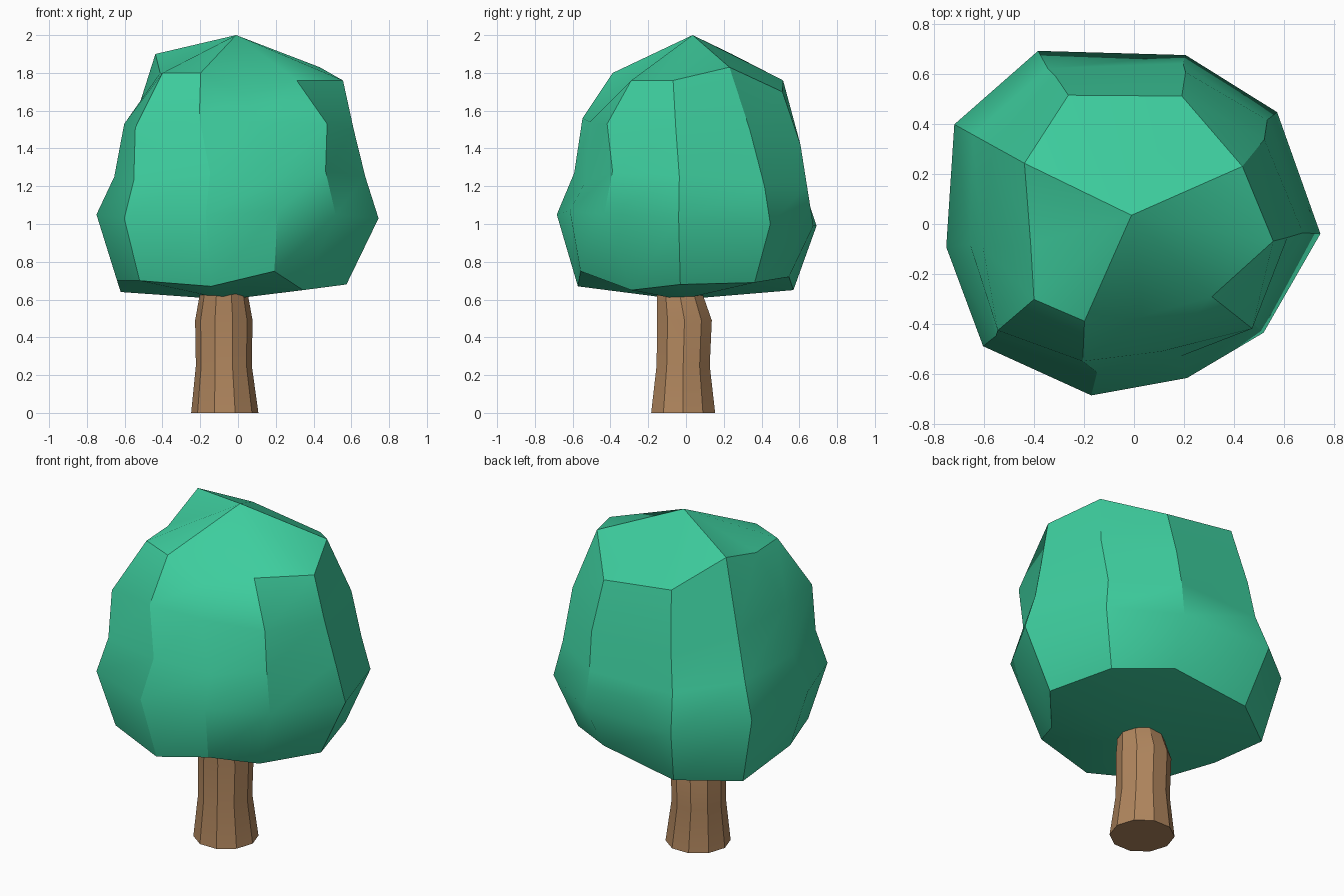
import bpy, bmesh
from math import cos, sin, radians, pi

if "Cube" in bpy.data.objects:
    bpy.data.objects.remove(bpy.data.objects["Cube"])


def material(name, rgb):
    m = bpy.data.materials.new(name)
    m.diffuse_color = (*rgb, 1)
    m.use_nodes = True
    m.node_tree.nodes["Principled BSDF"].inputs["Base Color"].default_value = m.diffuse_color
    return m


def loft(name, rings, bottom, top, mat, soft_rings=()):
    """Skin stacked rings of points, closed by a fan at each end.
    Edges above 30 degrees are sharp, except along the soft rings."""
    bm = bmesh.new()
    vr = [[bm.verts.new(p) for p in r] for r in rings]
    n = len(vr[0])
    lo, hi = bm.verts.new(bottom), bm.verts.new(top)
    for i in range(n):
        j = (i + 1) % n
        for a, b in zip(vr, vr[1:]):
            bm.faces.new((a[i], a[j], b[j], b[i]))
        bm.faces.new((lo, vr[0][j], vr[0][i]))
        bm.faces.new((hi, vr[-1][i], vr[-1][j]))
    bmesh.ops.recalc_face_normals(bm, faces=bm.faces)
    for f in bm.faces:
        f.smooth = True
    for e in bm.edges:
        e.smooth = e.calc_face_angle() < radians(30)
    for k in soft_rings:
        for i in range(n):
            bm.edges.get((vr[k][i], vr[k][(i + 1) % n])).smooth = True
    me = bpy.data.meshes.new(name)
    bm.to_mesh(me)
    bm.free()
    me.materials.append(mat)
    ob = bpy.data.objects.new(name, me)
    bpy.context.collection.objects.link(ob)
    return ob


# Trunk: bent ten-sided tube (centre x, centre y, z, radius)
trunk_path = [(-.07, -.015, 0, .178), (-.075, -.015, .25, .148),
              (-.075, -.008, .49, .152), (-.075, -.035, .64, .125)]
trunk_rings = [[(x + r * cos(pi * k / 5), y + r * sin(pi * k / 5), z)
                for k in range(10)] for x, y, z, r in trunk_path]
loft("trunk", trunk_rings, (-.07, -.015, 0), (-.075, -.035, .64),
     material("bark", (.43, .235, .11)))

# Crown: ten lumpy columns, counter-clockwise from the right side
low_angles = [-3, 38, 73, 119, 151, 187, 219, 256, 289, 320]
top_angles = [-7, 28, 69.5, 117, 151, 191, 217, 243, 275, 317]
layers = [  # (share of top angles, heights, radii) from bottom to top
    (0, [.68, .69, .72, .65, .64, .70, .70, .67, .75, .65],
     [.575, .59, .57, .65, .71, .645, .67, .59, .59, .45]),
    (0, [1.03, 1, .99, .99, 1.05, 1.05, 1.03, 1.05, 1.07, 1.05],
     [.745, .725, .705, .79, .82, .755, .775, .705, .65, .675]),
    (0, [1.25, 1.2, 1.2, 1.2, 1.25, 1.25, 1.23, 1.27, 1.23, 1.28],
     [.675, .675, .67, .71, .735, .66, .71, .61, .56, .605]),
    (.5, [1.5, 1.5, 1.42, 1.42, 1.5, 1.53, 1.51, 1.56, 1.54, 1.53],
     [.615, .62, .64, .67, .645, .61, .69, .585, .52, .63]),
    (1, [1.76, 1.83, 1.70, 1.76, 1.90, 1.80, 1.80, 1.80, 1.68, 1.76],
     [.56, .49, .545, .577, .50, .42, .50, .435, .37, .425]),
]
crown_rings = []
for t, heights, radii in layers:
    ring = []
    for lo, hi, z, r in zip(low_angles, top_angles, heights, radii):
        a = radians(lo + (hi - lo) * t)
        ring.append((r * cos(a), r * sin(a), z))
    crown_rings.append(ring)
loft("crown", crown_rings, (-.06, -.03, .6), (-.01, .035, 2),
     material("leaves", (.047, .61, .34)), soft_rings=(1, 2, 3))
